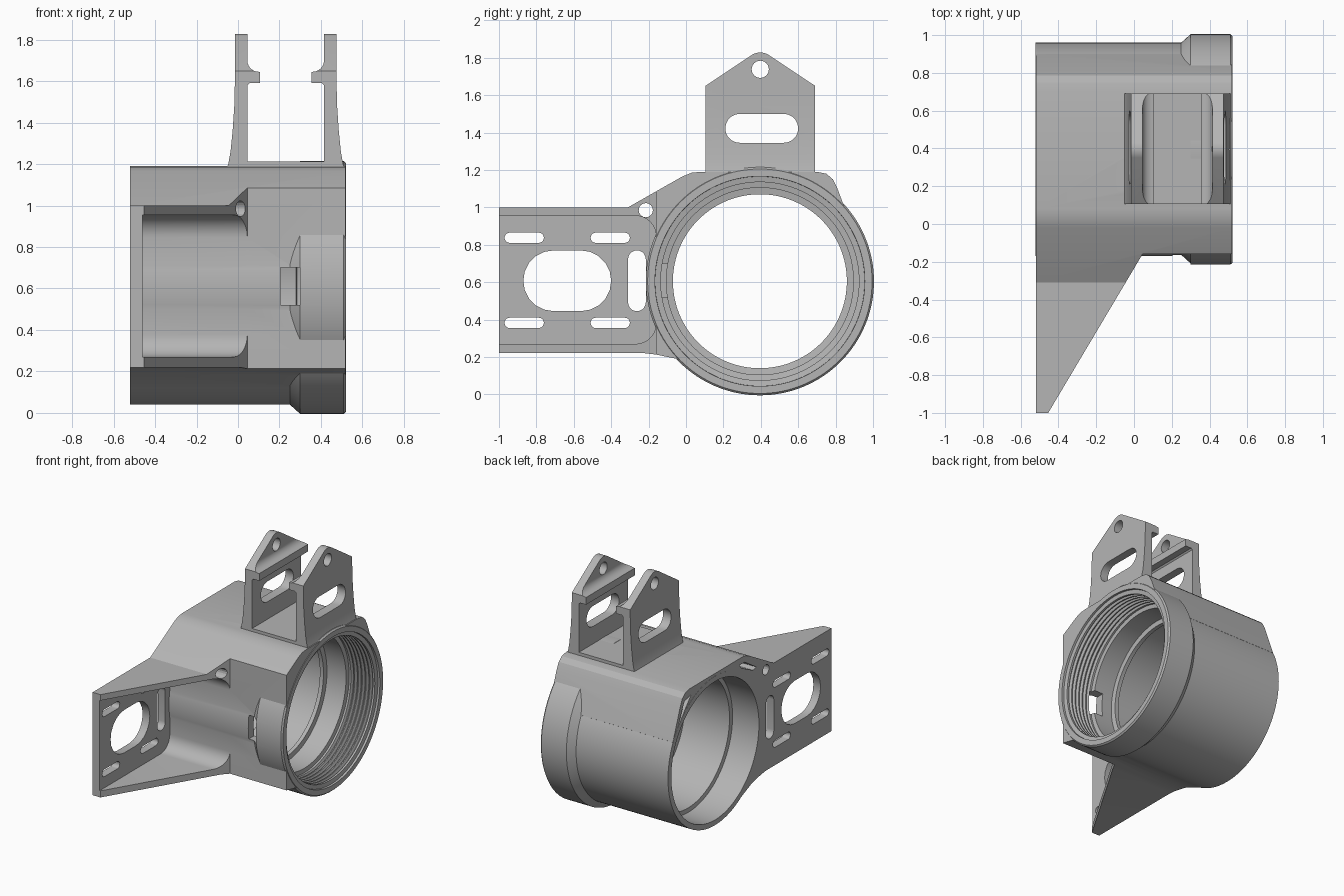
import bpy, bmesh, math

cube = bpy.data.objects.get("Cube")
if cube:
    bpy.data.objects.remove(cube)

grey = bpy.data.materials.new("machined grey")
grey.use_nodes = True
grey.diffuse_color = (0.46, 0.46, 0.46, 1)
grey.node_tree.nodes["Principled BSDF"].inputs["Base Color"].default_value = (0.46, 0.46, 0.46, 1)

CY, CZ = 0.395, 0.605   # axis of the barrel


def make(name, bm):
    bmesh.ops.recalc_face_normals(bm, faces=bm.faces)
    mesh = bpy.data.meshes.new(name)
    bm.to_mesh(mesh)
    bm.free()
    mesh.materials.append(grey)
    ob = bpy.data.objects.new(name, mesh)
    bpy.context.collection.objects.link(ob)
    return ob


def loft(name, rings):
    bm = bmesh.new()
    loops = [[bm.verts.new(p) for p in ring] for ring in rings]
    n = len(loops[0])
    for a, b in zip(loops, loops[1:]):
        for i in range(n):
            j = (i + 1) % n
            bm.faces.new((a[i], a[j], b[j], b[i]))
    bm.faces.new(loops[0])
    bm.faces.new(loops[-1])
    return make(name, bm)


def prism(name, pts, axis, lo, hi):
    place = {"x": lambda t, a, b: (t, a, b),
             "y": lambda t, a, b: (a, t, b),
             "z": lambda t, a, b: (a, b, t)}[axis]
    return loft(name, [[place(t, a, b) for a, b in pts] for t in (lo, hi)])


def lathe(name, profile, segments=128):
    turn = [2 * math.pi * i / segments for i in range(segments)]
    return loft(name, [[(x, CY + r * math.cos(t), CZ + r * math.sin(t)) for t in turn]
                       for x, r in profile])


def arc(cx, cy, r, start, end, steps=10):
    angles = [math.radians(start + (end - start) * i / steps) for i in range(steps + 1)]
    return [(cx + r * math.cos(t), cy + r * math.sin(t)) for t in angles]


def slot(y0, y1, z0, z1):
    """Outline of a slot with round ends along its longer side."""
    r = min(y1 - y0, z1 - z0) / 2
    if y1 - y0 > z1 - z0:
        return arc(y1 - r, z0 + r, r, -90, 90) + arc(y0 + r, z0 + r, r, 90, 270)
    return arc(y0 + r, z1 - r, r, 0, 180) + arc(y0 + r, z0 + r, r, 180, 360)


def combine(target, tool, operation="DIFFERENCE"):
    mod = target.modifiers.new("combine", "BOOLEAN")
    mod.operation = operation
    mod.solver = "EXACT"
    mod.object = tool
    bpy.context.view_layer.objects.active = target
    bpy.ops.object.modifier_apply(modifier=mod.name)
    bpy.data.objects.remove(tool)


def cut(target, pts, axis, lo, hi):
    combine(target, prism("cutter", pts, axis, lo, hi))


def smooth(ob):
    bpy.ops.object.select_all(action="DESELECT")
    ob.select_set(True)
    bpy.context.view_layer.objects.active = ob
    bpy.ops.object.shade_smooth_by_angle(angle=math.radians(22))


# Saddle and side wing, one section along the barrel
section = [(-1, 0.22), (-0.22, 0.22), (-0.16, 0.213), (-0.05, 0.19), (0.1, 0.125),
           (CY, 0.3), (0.9, 0.86), (0.81, 1.1), (0.785, 1.15), (0.75, 1.18), (0.7, 1.19),
           (0.08, 1.19), (0.03, 1.185), (-0.02, 1.165), (-0.31, 1.0), (-1, 1.0)]
housing = prism("housing", section, "x", -0.52, 0.518)

# Diagonal trim of the wing, then the pocket that leaves plate and webs
cut(housing, [(0.045, -0.16), (0.7, -0.16), (0.7, -1.2), (-0.573, -1.2)], "z", -0.1, 1.5)
pocket = ([(-1.2, 0.27)] + arc(-0.27, 0.38, 0.11, -90, 0)
          + arc(-0.27, 0.845, 0.11, 0, 90) + [(-1.2, 0.955)])
cut(housing, pocket, "x", -0.46, 0.3)

# Barrel with the thicker end collar
barrel = lathe("barrel", [(-0.521, 0.565), (0.25, 0.565), (0.3, 0.61), (0.51, 0.61), (0.521, 0.6)])
combine(housing, barrel, "UNION")

# Stepped bore with inner lip and threaded mouth
bore = [(-0.6, 0.525), (-0.3, 0.525), (-0.295, 0.495), (0.08, 0.495), (0.085, 0.465),
        (0.115, 0.465), (0.12, 0.5), (0.28, 0.5), (0.285, 0.53)]
for i in range(6):
    x = 0.3 + i * 0.032
    bore += [(x, 0.53), (x + 0.008, 0.55), (x + 0.016, 0.55), (x + 0.024, 0.53)]
bore += [(0.5, 0.53), (0.505, 0.56), (0.6, 0.565)]
combine(housing, lathe("bore", bore))

# Plate openings
cut(housing, slot(-0.87, -0.40, 0.445, 0.77), "x", -0.6, -0.4)
cut(housing, slot(-0.31, -0.215, 0.445, 0.77), "x", -0.6, -0.4)
for y in (-0.97, -0.51):
    for z in (0.355, 0.81):
        cut(housing, slot(y, y + 0.21, z, z + 0.055), "x", -0.6, -0.4)

# Bolt hole, end face recesses and latch window
cut(housing, arc(-0.215, 0.985, 0.038, 0, 337.5, 15), "x", -0.7, 0.3)
cut(housing, [(-0.1, 1.05), (-0.06, 1.04), (0.08, 1.11), (0.1, 1.14), (0.04, 1.14)],
    "x", -0.7, -0.2)
cut(housing, [(0.68, 1.14), (0.76, 1.12), (0.835, 0.96)], "x", -0.7, -0.2)
cut(housing, [(0.205, 0.52), (0.3, 0.52), (0.3, 0.7), (0.205, 0.7)], "y", -0.4, 0.0)
smooth(housing)

# Pad between the lugs
pad = prism("lug_pad", [(0.0, 1.18), (0.46, 1.18), (0.46, 1.213), (0.0, 1.213)], "y", 0.105, 0.69)

# Pair of mirrored lugs with flared foot, inner ledge, slot and eye
lug_side = ([(-0.055, 1.175), (-0.047, 1.2), (-0.036, 1.26), (-0.026, 1.36), (-0.018, 1.48),
             (-0.015, 1.6), (-0.015, 1.85), (0.045, 1.85)]
            + arc(0.1, 1.7, 0.055, 180, 270, 6)
            + [(0.105, 1.645), (0.105, 1.59), (0.055, 1.59), (0.045, 1.58), (0.045, 1.175)])
lug_face = ([(0.105, 1.1), (0.69, 1.1), (0.69, 1.65)]
            + arc(CY + 0.002, 1.745, 0.083, 57, 123, 8) + [(0.105, 1.65)])
for name, flip in (("inner_lug", False), ("outer_lug", True)):
    pts = [(0.46 - x if flip else x, z) for x, z in lug_side]
    lug = prism(name, pts, "y", 0.1, 0.7)
    combine(lug, prism("outline", lug_face, "x", -0.3, 0.8), "INTERSECT")
    cut(lug, slot(0.21, 0.60, 1.345, 1.5), "x", -0.3, 0.8)
    cut(lug, arc(CY + 0.002, 1.738, 0.046, 0, 345, 23), "x", -0.3, 0.8)
    smooth(lug)
